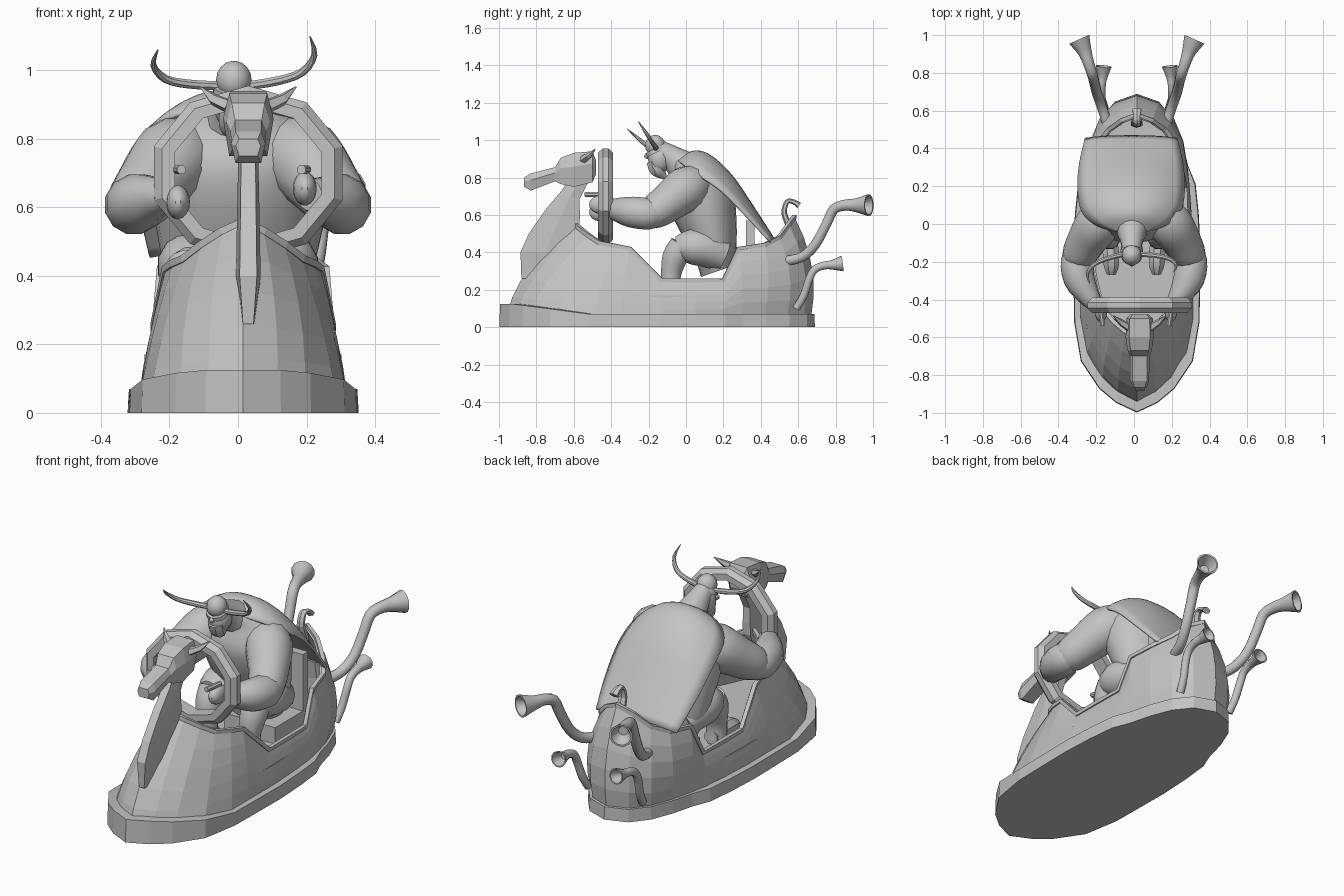
import bpy, bmesh, math
from mathutils import Vector

if "Cube" in bpy.data.objects:
    bpy.data.objects.remove(bpy.data.objects["Cube"], do_unlink=True)

GREY = (0.55, 0.55, 0.55, 1)
mat = bpy.data.materials.new("plain_grey")
mat.use_nodes = True
mat.diffuse_color = GREY
mat.node_tree.nodes["Principled BSDF"].inputs["Base Color"].default_value = GREY
CX = 0.015  # centre line of the boat


def loft(name, rings, closed=True, caps=True, loop=False, smooth=True):
    """Skin a list of rings of points into one object."""
    bm = bmesh.new()
    rows = [[bm.verts.new(p) for p in r] for r in rings]
    n = len(rows[0])
    pairs = list(zip(rows, rows[1:])) + ([(rows[-1], rows[0])] if loop else [])
    for a, b in pairs:
        for i in range(n if closed else n - 1):
            j = (i + 1) % n
            bm.faces.new((a[i], a[j], b[j], b[i]))
    if caps and closed and not loop:
        bm.faces.new(rows[0])
        bm.faces.new(rows[-1])
    bmesh.ops.recalc_face_normals(bm, faces=bm.faces)
    me = bpy.data.meshes.new(name)
    bm.to_mesh(me)
    bm.free()
    ob = bpy.data.objects.new(name, me)
    bpy.context.collection.objects.link(ob)
    me.materials.append(mat)
    if smooth:
        bpy.ops.object.select_all(action='DESELECT')
        ob.select_set(True)
        bpy.context.view_layer.objects.active = ob
        bpy.ops.object.shade_smooth_by_angle(angle=math.radians(40))
    return ob


def refine(pts, k):
    """Smooth spline through rows of numbers (position and radius together)."""
    out = []
    for i in range(len(pts) - 1):
        a, b, c, d = (pts[max(0, min(len(pts) - 1, i + o))] for o in (-1, 0, 1, 2))
        for s in range(k):
            t = s / k
            out.append([0.5 * (2 * q + (r - p) * t + (2 * p - 5 * q + 4 * r - w) * t * t
                        + (3 * q - p - 3 * r + w) * t ** 3) for p, q, r, w in zip(a, b, c, d)])
    return out + [list(pts[-1])]


def tube(name, pts, n=10, k=3, wide=1.0, hollow=False, loop=False, smooth=True):
    """Sweep a round section along (x, y, z, radius) points."""
    pts = refine(pts, k) if k > 1 else pts
    span = (Vector(pts[-1][:3]) - Vector(pts[0][:3])).normalized()
    side = Vector((0, 0, 1)) if loop or abs(span.x) > .6 else Vector((1, 0, 0))
    rings = []
    for i, p in enumerate(pts):
        if loop:
            a, b = pts[i - 1], pts[(i + 1) % len(pts)]
        else:
            a, b = pts[max(i - 1, 0)], pts[min(i + 1, len(pts) - 1)]
        t = (Vector(b[:3]) - Vector(a[:3])).normalized()
        u = (side - t * side.dot(t)).normalized()
        v = t.cross(u)

        def ring(c, r):
            angs = [math.tau * (j + 0.5) / n for j in range(n)]
            return [c + u * math.cos(g) * r * wide + v * math.sin(g) * r for g in angs]
        rings.append(ring(Vector(p[:3]), p[3]))
    if hollow:  # turn the rim inwards to make an open mouth
        c = Vector(pts[-1][:3])
        rings += [ring(c, pts[-1][3] * 0.85), ring(c - t * 0.06, pts[-1][3] * 0.4)]
    return loft(name, rings, loop=loop, smooth=smooth)


def ball(name, loc, size):
    rings = []
    for i in range(9):
        f = math.pi * (0.03 + 0.94 * i / 8)
        rings.append([(loc[0] + size[0] * math.sin(f) * math.cos(math.tau * j / 14),
                       loc[1] + size[1] * math.sin(f) * math.sin(math.tau * j / 14),
                       loc[2] + size[2] * math.cos(f)) for j in range(14)])
    return loft(name, rings)


# Hull: half stations of foot (x, y) and rim (x, y, z), bow to stern
STATIONS = [((0, -.96), (0, -.60, .56)), ((.1, -.91), (.06, -.57, .53)),
            ((.18, -.84), (.12, -.52, .49)), ((.27, -.7), (.17, -.46, .45)),
            ((.3, -.5), (.205, -.38, .435)), ((.3, -.35), (.225, -.3, .42)),
            ((.3, -.13), (.26, -.13, .25)), ((.29, .05), (.26, .05, .25)),
            ((.275, .2), (.255, .2, .25)), ((.255, .3), (.24, .28, .42)),
            ((.225, .42), (.21, .42, .44)), ((.18, .54), (.15, .5, .48)),
            ((.11, .63), (.08, .55, .55)), ((0, .67), (0, .58, .59))]
full = [(s, 1) for s in STATIONS] + [(s, -1) for s in STATIONS[-2:0:-1]]


def hull_row(v):
    row = []
    for ((bx, by), (tx, ty, tz)), m in full:
        out = Vector((bx, by * .4, 0)).normalized()
        bulge = .008 + .2 * max(0, -by - .68) + .1 * min(.4, max(0, by - .15))
        p = Vector((bx, by, .06)).lerp(Vector((tx, ty, tz)), v) + out * bulge * 4 * v * (1 - v)
        row.append((p.x * m + CX, p.y, p.z))
    return row


def foot_row(out, high):
    row = []
    for ((bx, by), _), m in full:
        o = Vector((bx, by * .4)).normalized() * (out if by < .25 else out * .5)
        z = .07 + .055 * max(0, min(1, (-by - .5) / .4)) if high else 0
        row.append(((bx + o.x) * m + CX, by + o.y, z))
    return row


hull = loft("hull", [hull_row(i / 5) for i in range(6)], caps=False, smooth=False)
shell = hull.modifiers.new("shell", 'SOLIDIFY')
shell.thickness = 0.02
tube("hull_rim", [(*p, .015) for p in hull_row(1)], n=4, k=1, loop=True, smooth=False)
loft("skirt", [foot_row(.038, False), foot_row(.034, True), foot_row(-.01, True)], smooth=False)
floor = [(x, y, .17) for x, y, z in hull_row(.2)]
loft("cockpit_floor", [[(x * .97, y * .97, z - d) for x, y, z in floor] for d in (0, .02)], smooth=False)


def block(name, x, y, z):
    loft(name, [[(a, b, c) for a, b in ((x[0], y[0]), (x[1], y[0]), (x[1], y[1]), (x[0], y[1]))]
                for c in z], smooth=False)


block("seat_back", (-.14, .17), (.32, .365), (.17, .57))
block("seat", (-.14, .17), (.08, .36), (.17, .26))

# Figurehead neck: front (y, z), back (y, z), half width
NX = .03
NECK = [(-.88, .26, -.64, .26, .022), (-.885, .4, -.62, .4, .036), (-.84, .5, -.57, .53, .034),
        (-.75, .63, -.567, .6, .032), (-.665, .73, -.57, .68, .03), (-.62, .8, -.52, .78, .028)]
loft("beast_neck", [[(NX - w * .7, a, b), (NX + w * .7, a, b), (NX + w, (a + c) / 2, (b + d) / 2),
                     (NX + w * .7, c, d), (NX - w * .7, c, d), (NX - w, (a + c) / 2, (b + d) / 2)]
                    for a, b, c, d, w in NECK], smooth=False)

# Figurehead head: y, top, bottom, half width
HEAD = [(-.865, .8, .75, .036), (-.83, .822, .73, .05), (-.7, .855, .78, .052),
        (-.67, .905, .765, .064), (-.6, .932, .75, .074), (-.5, .94, .775, .07), (-.48, .89, .82, .05)]
loft("beast_head", [[(NX + f * w, y, b + (t - b) * h) for f, h in
                     ((-.75, 1), (.75, 1), (1, .6), (.75, 0), (-.75, 0), (-1, .6))]
                    for y, t, b, w in HEAD], smooth=False)

# Ten-sided upright ring
RING = [(.225, -.47), (.265, -.47), (.29, -.445), (.29, -.415), (.265, -.39), (.225, -.39)]
loft("upright_ring", [[(NX + r * math.cos(a), y, .7 + r * .88 * math.sin(a)) for r, y in RING]
                      for a in [math.radians(18 + 36 * i) for i in range(10)]],
     loop=True, smooth=False)

# Curled tail on the stern
tube("tail", [(CX, .53, .44, .022), (CX, .55, .53, .018), (CX, .525, .61, .015), (CX, .54, .67, .013),
              (CX, .575, .67, .013), (CX, .605, .65, .017)], n=6, wide=1.6, smooth=False)

# Rider body: leaning oval sections (y, z, half width, half depth)
BODY = [(.17, .3, .16, .09), (.16, .4, .2, .11), (.13, .52, .225, .14), (.09, .66, .245, .165),
        (.05, .77, .24, .15), (.03, .86, .17, .1), (-.02, .9, .08, .06)]
body = refine(BODY, 3)
loft("torso", [[(w * math.cos(a) - .01, y + d * math.sin(a), z + .35 * d * math.sin(a))
                for a in [math.tau * i / 20 for i in range(20)]] for y, z, w, d in body])

# Cape: centre line (y, z), half width, droop at the side edges
CAPE = [(-.03, .91, .08, .02), (.05, .945, .19, .08), (.14, .915, .265, .1), (.25, .81, .285, .08),
        (.36, .65, .275, .05), (.47, .48, .245, .02)]
cape = loft("cape", [[(w * s / 6 - .015, y - .7 * d * abs(s / 6) ** 2.5, z - d * abs(s / 6) ** 2.5)
                      for s in range(-6, 7)] for y, z, w, d in refine(CAPE, 4)],
            closed=False, caps=False)
cape.modifiers.new("cloth", 'SOLIDIFY').thickness = 0.012

# Rider head: face, beard and a helmet with a flared neck guard
ball("face", (-.012, -.14, .9), (.06, .065, .075))
tube("beard", [(-.012, -.17, .89, .045), (-.012, -.15, .84, .045), (-.012, -.11, .8, .012)], n=8)
ball("nose", (-.012, -.205, .915), (.014, .02, .016))
ball("helmet", (-.012, -.165, .972), (.052, .055, .056))
tube("helmet_band", [(-.012, -.165, .955, .058), (-.012, -.155, .935, .062)], n=14, k=1)
tube("neck_guard", [(-.012, -.14, .95, .05), (-.012, -.1, .925, .058), (-.012, -.06, .895, .072),
                    (-.012, -.03, .87, .085)], n=14)

for s, side in ((1, "left"), (-1, "right")):
    def pair(name, pts, cx=0.0, **kw):
        return tube(side + "_" + name, [(cx + s * x, y, z, r) for x, y, z, r in pts], **kw)

    # Helmet horn, a little higher on the left
    horn = [(.04, -.16, .955, .014), (.13, -.175, .965, .014), (.2, -.2, .985, .012),
            (.235, -.24, 1.03, .009), (.222, -.285, 1.08, .002)]
    pair("helmet_horn", [(x, y + s * .03 * i / 4, z + s * .02 * i / 4, r)
                         for i, (x, y, z, r) in enumerate(horn)], cx=-.012, n=8)

    # Arm, sleeve, hand and grip
    pair("upper_arm", [(.14, .06, .77, .1), (.19, .0, .74, .12), (.25, -.09, .67, .105),
                       (.295, -.18, .61, .088), (.29, -.22, .6, .05)], n=14)
    pair("forearm", [(.29, -.14, .61, .06), (.305, -.19, .605, .085), (.29, -.29, .615, .085),
                     (.24, -.38, .63, .06), (.21, -.42, .635, .045)], n=12)
    ball(side + "_hand", (s * .185 + .01, -.455, .635 + s * .02), (.035, .065, .05))
    pair("grip", [(.19, -.44, .71, .014), (.175, -.54, .71, .014)], cx=.01, n=8, k=1)

    # Leg and boot
    pair("thigh", [(.11, .2, .38, .085), (.13, .1, .42, .1), (.14, .02, .43, .095),
                   (.14, -.05, .425, .06)], n=12)
    pair("shin", [(.14, -.02, .44, .07), (.135, -.06, .37, .07), (.13, -.08, .28, .055),
                  (.13, -.08, .2, .055)], n=12)
    pair("boot", [(.13, -.03, .215, .04), (.125, -.12, .215, .045), (.12, -.21, .21, .045),
                  (.12, -.265, .2, .025)], n=8)

    # Figurehead ear
    pair("beast_ear", [(.055, -.55, .895, .022), (.1, -.52, .915, .018), (.14, -.485, .952, .002)],
         cx=NX, n=5, k=1, smooth=False)

    # Horn-shaped exhaust pipes
    pair("upper_pipe", [(.16, .54, .355, .027), (.185, .62, .375, .027), (.21, .69, .44, .027),
                        (.225, .75, .55, .027), (.235, .79, .63, .028), (.255, .85, .652, .03),
                        (.275, .91, .652, .038), (.305, .978, .652, .06)], cx=CX, n=12, hollow=True)
    pair("lower_pipe", [(.165, .59, .1, .021), (.175, .63, .17, .021), (.185, .66, .26, .021),
                        (.185, .69, .31, .021), (.185, .74, .33, .022), (.18, .78, .333, .026),
                        (.175, .835, .34, .043)], cx=CX, n=12, hollow=True)
